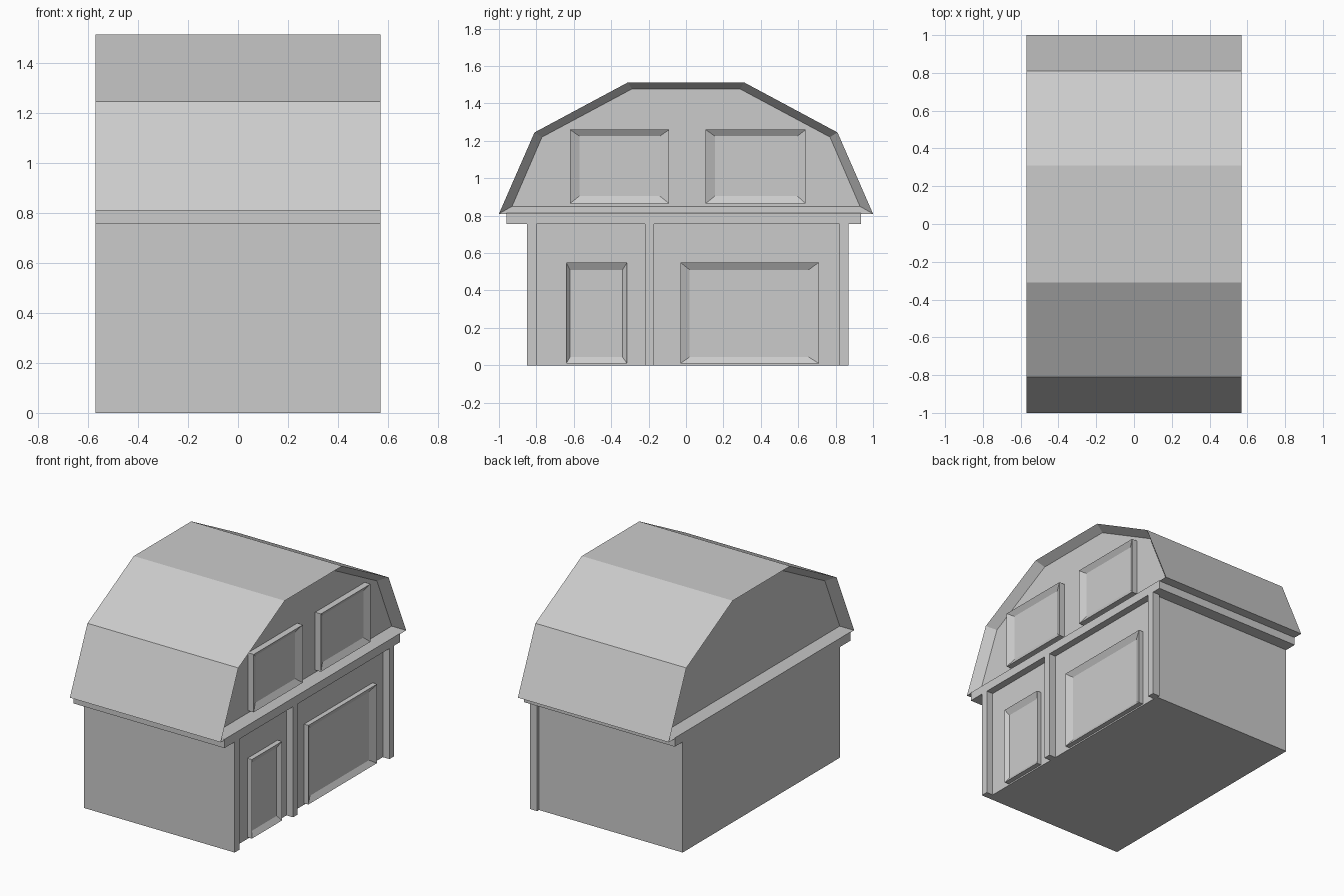
import bpy, bmesh

if "Cube" in bpy.data.objects:
    bpy.data.objects.remove(bpy.data.objects["Cube"])


def loft(name, rings):
    """Bridge matching (y, z) outlines placed along x, and cap both ends."""
    bm = bmesh.new()
    loops = [[bm.verts.new((x, y, z)) for y, z in pts] for x, pts in rings]
    for a, b in zip(loops, loops[1:]):
        n = len(a)
        for i in range(n):
            j = (i + 1) % n
            bm.faces.new((a[i], a[j], b[j], b[i]))
    bm.faces.new(loops[0][::-1])
    bm.faces.new(loops[-1])
    bmesh.ops.recalc_face_normals(bm, faces=bm.faces)
    mesh = bpy.data.meshes.new(name)
    bm.to_mesh(mesh)
    bm.free()
    obj = bpy.data.objects.new(name, mesh)
    bpy.context.collection.objects.link(obj)
    return obj


def rect(y0, y1, z0, z1):
    return [(y0, z0), (y1, z0), (y1, z1), (y0, z1)]


def box(name, x0, x1, y0, y1, z0, z1):
    return loft(name, [(x0, rect(y0, y1, z0, z1)), (x1, rect(y0, y1, z0, z1))])


def framed_panel(name, back, outer, inner):
    """Raised frame sloping inward to a recessed flat panel."""
    return loft(name, [(back, rect(*outer)), (0.553, rect(*outer)), (0.53, rect(*inner))])


def mirrored(half):
    return half + [(-y, z) for y, z in reversed(half)]


# Ground floor walls and the slab carrying the roof
box("walls", -0.57, 0.52, -0.85, 0.85, 0, 0.76)
box("eave_band", -0.57, 0.57, -0.96, 0.935, 0.755, 0.815)

# Gambrel roof with sloped rims around recessed gables
outer = mirrored([(1, 0.81), (0.81, 1.245), (0.31, 1.513)])
inner = mirrored([(0.93, 0.85), (0.77, 1.22), (0.29, 1.477)])
loft("roof", [(-0.51, inner), (-0.57, outer), (0.57, outer), (0.51, inner)])

# Facade posts
for i, (y0, y1) in enumerate([(-0.85, -0.80), (-0.22, -0.17), (0.82, 0.87)]):
    box(f"post_{i + 1}", 0.515, 0.57, y0, y1, 0, 0.757)

# Upper windows
framed_panel("left_window", 0.505, (-0.62, -0.09, 0.865, 1.26), (-0.57, -0.14, 0.905, 1.225))
framed_panel("right_window", 0.505, (0.105, 0.64, 0.865, 1.26), (0.155, 0.595, 0.905, 1.225))

# Entrance and garage doors
framed_panel("front_door", 0.515, (-0.64, -0.315, 0.01, 0.55), (-0.62, -0.34, 0.045, 0.51))
framed_panel("garage_door", 0.515, (-0.03, 0.71, 0.01, 0.55), (0.02, 0.655, 0.045, 0.51))
